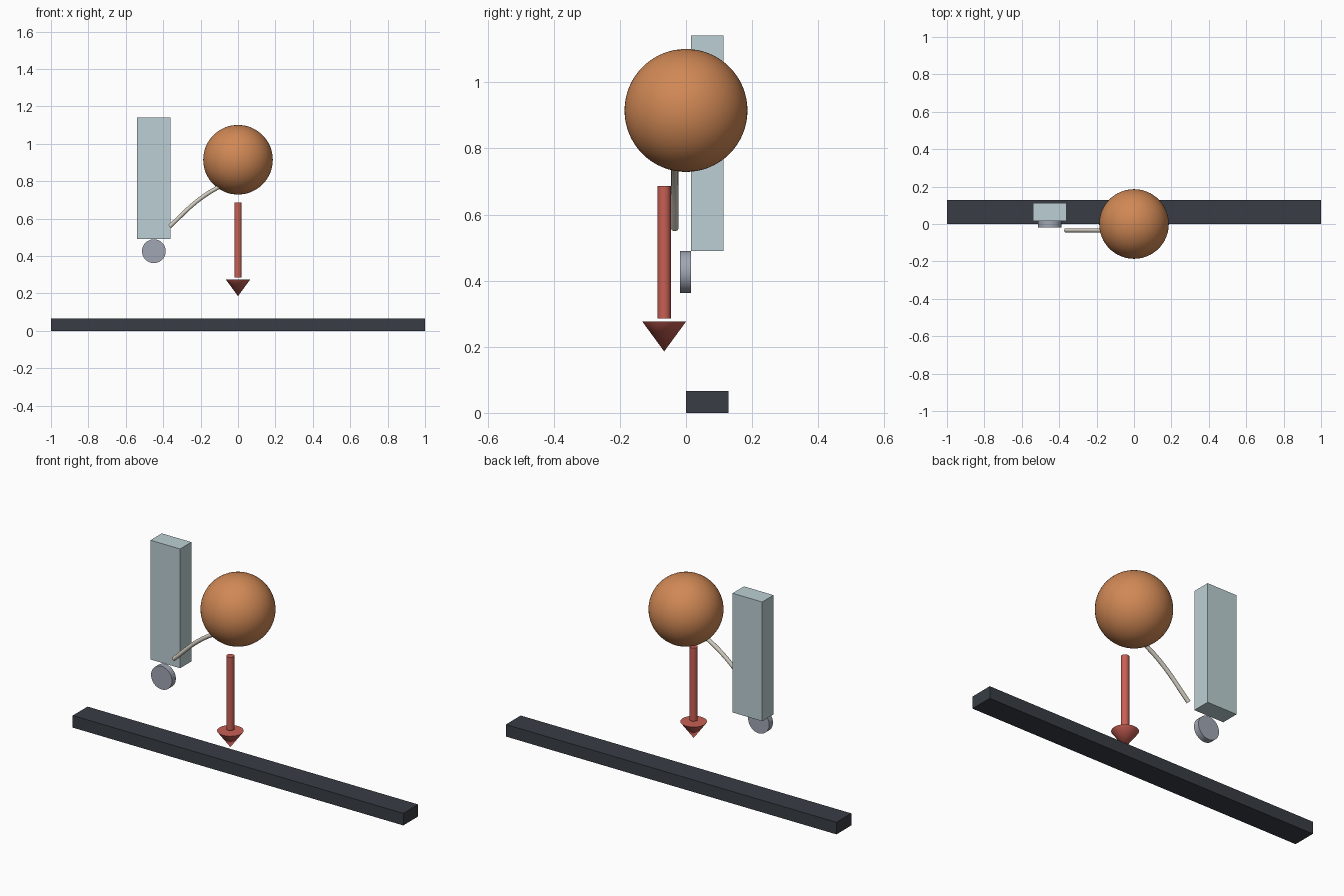
import bpy
import math
from mathutils import Vector

cube = bpy.data.objects.get("Cube")
if cube:
    bpy.data.objects.remove(cube, do_unlink=True)


def material(name, rgb):
    """Flat material from 0-255 sRGB values."""
    linear = [((c / 255 + 0.055) / 1.055) ** 2.4 for c in rgb] + [1.0]
    mat = bpy.data.materials.new(name)
    mat.use_nodes = True
    mat.diffuse_color = linear
    bsdf = mat.node_tree.nodes["Principled BSDF"]
    bsdf.inputs["Base Color"].default_value = linear
    bsdf.inputs["Roughness"].default_value = 0.6
    return mat


orange = material("warm_orange", (208, 136, 85))
red = material("brick_red", (200, 95, 84))
charcoal = material("charcoal", (56, 61, 69))
pale_blue = material("pale_blue_grey", (187, 207, 211))
steel = material("steel_grey", (160, 166, 179))
ivory = material("ivory_grey", (210, 204, 191))


def finish(name, mat, smooth=True):
    obj = bpy.context.object
    obj.name = obj.data.name = name
    obj.data.materials.append(mat)
    if smooth:
        bpy.ops.object.shade_smooth_by_angle(angle=math.radians(35))
    return obj


def box(name, low, high, mat):
    low, high = Vector(low), Vector(high)
    bpy.ops.mesh.primitive_cube_add(size=1, location=(low + high) / 2)
    bpy.context.object.scale = high - low
    bpy.ops.object.transform_apply(location=False, rotation=False, scale=True)
    return finish(name, mat, smooth=False)


def cylinder(name, radius, depth, location, mat, rotation=(0, 0, 0)):
    bpy.ops.mesh.primitive_cylinder_add(vertices=48, radius=radius, depth=depth,
                                        location=location, rotation=rotation)
    return finish(name, mat)


# Ground beam and upright block
box("base_beam", (-1, 0, 0), (1, 0.128, 0.066), charcoal)
box("upright_block", (-0.54, 0.015, 0.49), (-0.361, 0.113, 1.142), pale_blue)

# Round disc under the block, facing the front
cylinder("pivot_disc", 0.0635, 0.033, (-0.45, -0.0015, 0.426), steel,
         (math.pi / 2, 0, 0))

# Large ball
bpy.ops.mesh.primitive_uv_sphere_add(segments=64, ring_count=32, radius=0.186,
                                     location=(0, 0, 0.915))
finish("ball", orange)

# Downward arrow: shaft and separate head
arrow_y = -0.066
cylinder("arrow_shaft", 0.02, 0.4, (0, arrow_y, 0.486), red)
bpy.ops.mesh.primitive_cone_add(vertices=48, radius1=0.066, depth=0.09,
                                location=(0, arrow_y, 0.231),
                                rotation=(math.pi, 0, 0))
finish("arrow_head", red)

# Thin curved rod running into the ball
path = bpy.data.curves.new("curved_rod", "CURVE")
path.dimensions = "3D"
path.bevel_depth = 0.011
path.bevel_resolution = 4
path.resolution_u = 10
path.use_fill_caps = True
spline = path.splines.new("BEZIER")
points = [(-0.366, 0.558), (-0.203, 0.706), (-0.06, 0.795)]
spline.bezier_points.add(len(points) - 1)
for point, (x, z) in zip(spline.bezier_points, points):
    point.co = (x, -0.034, z)
    point.handle_left_type = point.handle_right_type = "AUTO"
rod = bpy.data.objects.new("curved_rod", path)
bpy.context.collection.objects.link(rod)
bpy.ops.object.select_all(action="DESELECT")
rod.select_set(True)
bpy.context.view_layer.objects.active = rod
bpy.ops.object.convert(target="MESH")
finish("curved_rod", ivory)
